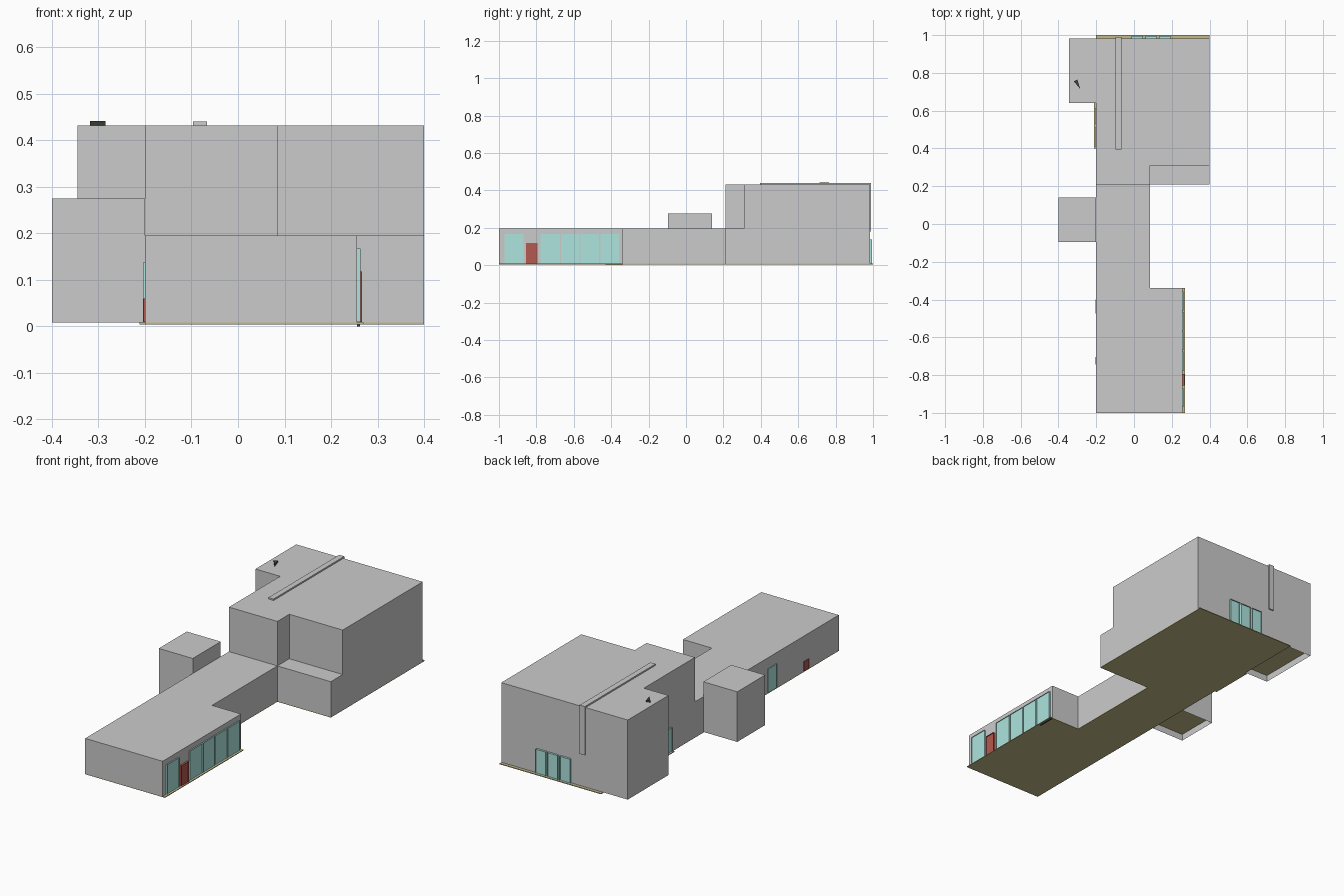
import bpy, bmesh

if "Cube" in bpy.data.objects:
    bpy.data.objects.remove(bpy.data.objects["Cube"])


def material(name, rgb):
    m = bpy.data.materials.new(name)
    m.diffuse_color = (*rgb, 1)
    m.use_nodes = True
    m.node_tree.nodes["Principled BSDF"].inputs["Base Color"].default_value = m.diffuse_color
    return m


TEAL = material("teal_glass", (0.42, 0.78, 0.73))
RED = material("red_door", (0.45, 0.10, 0.08))
OLIVE = material("olive_floor", (0.55, 0.49, 0.25))
DARK = material("dark_metal", (0.05, 0.06, 0.04))


def finish(bm, name, mat=None):
    bmesh.ops.recalc_face_normals(bm, faces=bm.faces)
    me = bpy.data.meshes.new(name)
    bm.to_mesh(me)
    bm.free()
    if mat:
        me.materials.append(mat)
    ob = bpy.data.objects.new(name, me)
    bpy.context.collection.objects.link(ob)
    return ob


def prism(name, outline, z0, z1, mat=None, open_bottom=False):
    """Extrude a ground outline from z0 to z1."""
    bm = bmesh.new()
    base = bm.faces.new([bm.verts.new((x, y, z0)) for x, y in outline])
    new = bmesh.ops.extrude_face_region(bm, geom=[base])["geom"]
    for v in new:
        if isinstance(v, bmesh.types.BMVert):
            v.co.z = z1
    bmesh.ops.recalc_face_normals(bm, faces=bm.faces)
    if open_bottom:
        low = [f for f in bm.faces if all(abs(v.co.z - z0) < 1e-6 for v in f.verts)]
        bmesh.ops.delete(bm, geom=low, context='FACES_ONLY')
    return finish(bm, name, mat)


def rect(x0, x1, y0, y1):
    return [(x0, y0), (x1, y0), (x1, y1), (x0, y1)]


def box(name, x, y, z, mat=None, open_bottom=False):
    return prism(name, rect(*x, *y), *z, mat, open_bottom)


def panel(name, axis, wall, out, span, z, mat, inset=0.006):
    """Framed panel standing on a wall plane and projecting by `out`."""
    bm = bmesh.new()
    (a0, a1), (z0, z1) = span, z

    def p(d, a, h):
        return (d, a, h) if axis == 'x' else (a, d, h)
    ring = [(a0, z0), (a1, z0), (a1, z1), (a0, z1)]
    back = [bm.verts.new(p(wall, *c)) for c in ring]
    front = [bm.verts.new(p(wall + out, *c)) for c in ring]
    for i in range(4):
        j = (i + 1) % 4
        bm.faces.new((back[i], back[j], front[j], front[i]))
    bm.faces.new(back)
    face = bm.faces.new(front)
    # recessed centre
    bmesh.ops.inset_region(bm, faces=[face], thickness=inset)
    for v in face.verts:
        setattr(v.co, axis, wall + out * 0.5)
    return finish(bm, name, mat)


# Low hall with its narrow link, and the low annexe by the tall block
prism("low_hall", [(-.2, -1), (.256, -1), (.256, -.34), (.085, -.34),
                   (.085, .21), (-.2, .21)], .008, .195)
box("low_annexe", (.085, .4), (.21, .31), (.008, .195))

# Tall block with notched corner
prism("tall_block", [(-.2, .21), (.085, .21), (.085, .31), (.4, .31),
                     (.4, .983), (-.2, .983)], .008, .432)

# Side wing and side tower, open below with raised floors
box("side_wing", (-.345, -.2), (.64, .983), (.008, .432), None, True)
box("wing_floor", (-.343, -.2), (.642, .981), (.042, .046), OLIVE)
box("side_tower", (-.4, -.2), (-.095, .14), (.008, .275), None, True)
box("tower_floor", (-.398, -.2), (-.093, .138), (.042, .046), OLIVE)

# Floor slab, with edges showing past the walls
prism("floor_slab", [(-.2, -1), (.27, -1), (.27, -.34), (.085, -.34), (.085, .21),
                     (.4, .21), (.4, 1), (-.2, 1), (-.2, .64), (-.212, .64),
                     (-.212, .4), (-.2, .4)], .004, .008, OLIVE)
box("threshold", (.256, .262), (-.43, -.34), (0, .006), DARK)

# Right facade: windows and door
for i, span in enumerate([(-.97, -.87), (-.778, -.674), (-.667, -.57),
                          (-.563, -.465), (-.458, -.357)]):
    panel(f"right_window_{i}", 'x', .256, .007, span, (.009, .167), TEAL)
panel("right_door", 'x', .256, .011, (-.855, -.793), (.009, .118), RED)

# Left facade: window, small door, and windows in front of the wing
panel("left_window", 'x', -.2, -.004, (-.475, -.4), (.009, .137), TEAL)
panel("left_door", 'x', -.2, -.003, (-.745, -.705), (.009, .06), RED)
for i, span in enumerate([(.41, .51), (.53, .615)]):
    panel(f"wing_window_{i}", 'x', -.2, -.007, span, (.009, .137), TEAL)

# Back facade windows
for i in range(3):
    x = -.012 + i * .072
    panel(f"back_window_{i}", 'y', .983, .011, (x, x + .06), (.009, .138), TEAL)

# Duct over the roof and down the back wall
box("roof_duct", (-.097, -.067), (.395, .99), (.432, .44))
box("wall_duct", (-.097, -.067), (.983, .99), (.18, .432))

# Small roof fitting on the wing
prism("roof_fitting", [(-.318, .755), (-.285, .715), (-.3, .765)], .432, .441, DARK)
